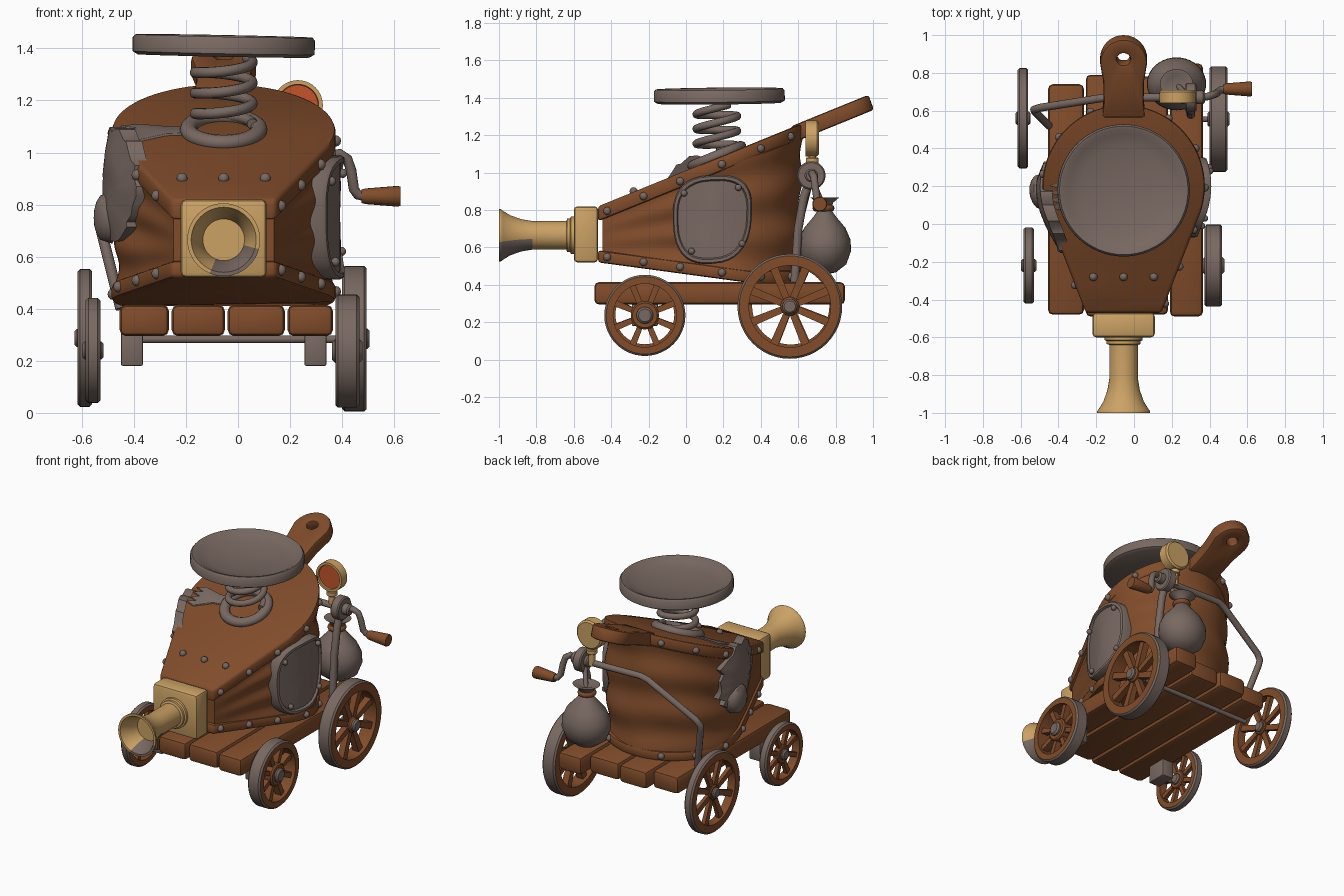
import bpy, bmesh, math, random
from math import sin, cos, pi, atan2, sqrt
from mathutils import Matrix, Vector

random.seed(4)
if "Cube" in bpy.data.objects:
    bpy.data.objects.remove(bpy.data.objects["Cube"])


def material(name, rgb):
    m = bpy.data.materials.new(name)
    m.use_nodes = True
    m.diffuse_color = (*rgb, 1)
    m.node_tree.nodes["Principled BSDF"].inputs["Base Color"].default_value = (*rgb, 1)
    return m


BROWN = material("brown wood", (0.22, 0.073, 0.024))
GREY = material("warm grey metal", (0.19, 0.14, 0.12))
BRASS = material("brass", (0.6, 0.36, 0.13))
ORANGE = material("dial orange", (0.55, 0.09, 0.025))
AXIS = -0.055      # x of the bellows axis


# ---------- helpers ----------
def smooth(ob, angle=40):
    bpy.ops.object.select_all(action="DESELECT")
    ob.select_set(True)
    bpy.context.view_layer.objects.active = ob
    bpy.ops.object.shade_smooth_by_angle(angle=math.radians(angle))


def finish(name, bm, mat):
    bmesh.ops.recalc_face_normals(bm, faces=bm.faces[:])
    me = bpy.data.meshes.new(name)
    bm.to_mesh(me)
    bm.free()
    me.materials.append(mat)
    ob = bpy.data.objects.new(name, me)
    bpy.context.collection.objects.link(ob)
    smooth(ob)
    return ob


def paint(ob, mat, rule):
    ob.data.materials.append(mat)
    for p in ob.data.polygons:
        if rule(p.center, p.normal):
            p.material_index = 1


def bridge(bm, rings, loop=False):
    pairs = list(zip(rings, rings[1:])) + ([(rings[-1], rings[0])] if loop else [])
    for a, b in pairs:
        for i in range(len(a)):
            j = (i + 1) % len(a)
            bm.faces.new((a[i], a[j], b[j], b[i]))


def round_edges(bm, width, segments=2):
    edges = [e for e in bm.edges if len(e.link_faces) == 2 and e.calc_face_angle(0) > 0.9]
    bmesh.ops.bevel(bm, geom=edges, offset=width, segments=segments, profile=0.5, affect="EDGES")


def box(name, lo, hi, mat, bevel=0.02):
    bm = bmesh.new()
    lo, hi = Vector(lo), Vector(hi)
    bmesh.ops.create_cube(bm, size=1, matrix=Matrix.Translation((lo + hi) / 2) @ Matrix.Diagonal((*(hi - lo), 1)))
    round_edges(bm, bevel)
    return finish(name, bm, mat)


def lathe(name, profile, at, axis, mat, n=40, loop=False):
    """Revolve (radius, height) pairs about an axis through a point."""
    turn = {"X": lambda x, y, h: (h, x, y), "Y": lambda x, y, h: (x, h, y), "Z": lambda x, y, h: (x, y, h)}[axis]
    bm = bmesh.new()
    rings = [[bm.verts.new(Vector(turn(r * cos(2 * pi * i / n), r * sin(2 * pi * i / n), h)) + Vector(at))
              for i in range(n)] for r, h in profile]
    bridge(bm, rings, loop)
    bmesh.ops.remove_doubles(bm, verts=bm.verts[:], dist=0.0001)
    return finish(name, bm, mat)


def disc(name, r, half, at, axis, mat):
    e = min(r, half) * 0.25
    return lathe(name, [(0, -half), (r - e, -half), (r, e - half), (r, half - e), (r - e, half), (0, half)], at, axis, mat)


def tube(name, pts, r, mat):
    cu = bpy.data.curves.new(name, "CURVE")
    cu.dimensions, cu.bevel_depth, cu.bevel_resolution, cu.use_fill_caps = "3D", r, 3, True
    sp = cu.splines.new("POLY")
    sp.points.add(len(pts) - 1)
    for p, q in zip(sp.points, pts):
        p.co = (*q, 1)
    cu.materials.append(mat)
    ob = bpy.data.objects.new(name, cu)
    bpy.context.collection.objects.link(ob)
    bpy.ops.object.select_all(action="DESELECT")
    ob.select_set(True)
    bpy.context.view_layer.objects.active = ob
    bpy.ops.object.convert(target="MESH")
    smooth(bpy.context.view_layer.objects.active, 50)


def rivets(name, pts, r=0.022):
    bm = bmesh.new()
    for p in pts:
        bmesh.ops.create_uvsphere(bm, u_segments=10, v_segments=6, radius=r, matrix=Matrix.Translation(p))
    return finish(name, bm, GREY)


# ---------- bellows shape: straight front flanks running into a round back ----------
def top_z(y):
    return 0.82 + 0.407 * (y + 0.47)


def low_z(y):
    return max(0.41, 0.52 - 0.135 * (y + 0.47))


def half_width(y):
    return 0.2 + 0.39 * (y + 0.47) if y < 0.018 else sqrt(max(0, 0.43 ** 2 - (y - 0.2) ** 2))


arc = [(0.43 * cos(a), 0.2 + 0.43 * sin(a)) for a in (math.radians(-25 + 230 * i / 48) for i in range(49))]
flank = [(0.2 + 0.19 * t / 10, -0.47 + 0.488 * t / 10) for t in range(10)]
OUTLINE = flank + arc + [(-x, y) for x, y in reversed(flank)]


def prism(name, rings, top, bottom, mat=BROWN, bevel=0.015, lean=0):
    """Board between two height functions; a second ring makes a hole."""
    bm = bmesh.new()
    up, dn = [[[bm.verts.new((AXIS + x, y + shift, f(y))) for x, y in ring] for ring in rings]
              for f, shift in ((top, 0), (bottom, lean))]
    if len(rings) == 1:
        bm.faces.new(up[0])
        bm.faces.new(dn[0])
        bridge(bm, [up[0], dn[0]])
    else:
        bridge(bm, [up[0], up[1], dn[1], dn[0]], True)
    bmesh.ops.recalc_face_normals(bm, faces=bm.faces[:])
    round_edges(bm, bevel)
    return finish(name, bm, mat)


prism("top_board", [OUTLINE], top_z, lambda y: top_z(y) - 0.08)
prism("bottom_board", [OUTLINE], lambda y: low_z(y) + 0.065, low_z)

# handle with a hanging hole, its end square to the slope
tip = [(0.125 * cos(pi * i / 16), 0.85 + 0.125 * sin(pi * i / 16)) for i in range(17)]
side = [(0.115, 0.56), (0.106, 0.64), (0.108, 0.75)]
grip = side + tip + [(-x, y) for x, y in reversed(side)]
hole = [(0.035 * cos(a), 0.87 + 0.03 * sin(a)) for a in (atan2(y - 0.87, x) for x, y in grip)]
prism("board_handle", [grip, hole], lambda y: top_z(y) + 0.008, lambda y: top_z(y) - 0.072, bevel=0.014, lean=0.03)

# pleated leather, the folds deepening towards the back
bm = bmesh.new()
levels = []
for k in range(41):
    f, ring = k / 40, []
    for x, y in OUTLINE:
        a = atan2(y - 0.2, x)
        depth = min(1, (y + 0.47) / 0.45)
        wave = 0.022 * cos(2 * pi * 3 * f + 0.8 * sin(2 * a)) + 0.01 * sin(5 * a + 7 * f)
        s = 0.965 + depth * wave
        z = (low_z(y) + 0.03) * (1 - f) + (top_z(y) - 0.04) * f
        ring.append(bm.verts.new((AXIS + x * s, 0.2 + (y - 0.2) * s, z)))
    levels.append(ring)
bridge(bm, levels)
finish("bellows_leather", bm, BROWN)

# rivets round both board rims and across the front of the top board
rim = [OUTLINE[i] for i in (1, 5, 9, 15, 21, 27, 39, 45, 51, 57, 61, 65)]
rivets("top_rivets", [(AXIS + x, y, top_z(y) - 0.045) for x, y in rim]
       + [(AXIS + x, -0.28, top_z(-0.28) + 0.003) for x in (-0.16, 0, 0.16)])
rivets("bottom_rivets", [(AXIS + x, y, low_z(y) + 0.035) for x, y in rim])


# ---------- patches on the flanks ----------
def flank_plate(name, side, cy, cz, shape, rings):
    bm = bmesh.new()
    loops = []
    for scale, off in rings:
        pts = [(cy + dy * scale, cz + dz * scale) for dy, dz in shape]
        loops.append([bm.verts.new((AXIS + side * (half_width(y) + off), y, z)) for y, z in pts])
    bridge(bm, loops)
    bm.faces.new(loops[-1])
    return finish(name, bm, GREY)


def rounded(c):
    return math.copysign(abs(c) ** 0.75, c)


turns = [2 * pi * i / 36 for i in range(36)]
shield = [(0.222 * rounded(cos(a)) * (0.95 + 0.08 * sin(a)), 0.237 * rounded(sin(a)) + 0.02 * cos(a)) for a in turns]
flank_plate("shield_patch", 1, 0.141, 0.75, shield,
            [(1, -0.05), (1, 0.022), (0.97, 0.034), (0.9, 0.034), (0.87, 0.02), (0.5, 0.02), (0.05, 0.02)])
rivets("shield_rivets", [(AXIS + half_width(y) + 0.035, y, z)
                         for y, z in ((-0.01, 0.89), (0.28, 0.92), (0.3, 0.62), (0.03, 0.58))], 0.018)
torn = [(0.24 * cos(a) * random.uniform(0.82, 1.08), 0.225 * sin(a) * random.uniform(0.9, 1.06)) for a in turns]
flank_plate("torn_patch", -1, 0.1, 0.87, torn,
            [(1, -0.05), (1, 0.012), (0.8, 0.02), (0.6, 0.03), (0.4, 0.035), (0.2, 0.03), (0.03, 0.03)])
flank_plate("patch_dent", -1, 0.17, 0.75, [(0.1 * cos(a), 0.1 * sin(a)) for a in turns],
            [(1, 0.0), (0.85, 0.045), (0.6, 0.06), (0.3, 0.068), (0.03, 0.07)])

# frayed strap on the top board
fray = [(-0.1, 0.2), (-0.1, 0.14), (-0.22, 0.13)]
fray += [(-0.31 - (0.085 if i % 2 else 0.02), 0.07 + 0.019 * i) for i in range(9)] + [(-0.22, 0.2)]
prism("frayed_strap", [fray], lambda y: top_z(y) + 0.009, lambda y: top_z(y) - 0.005, GREY, 0.001)

# ---------- nozzle ----------
box("nozzle_block", (-0.22, -0.6, 0.52), (0.11, -0.47, 0.82), BRASS, 0.02)
horn = lathe("nozzle_horn", [(0, -0.59), (0.1, -0.59), (0.1, -0.615), (0.09, -0.62), (0.09, -0.635), (0.076, -0.64),
                             (0.076, -0.82), (0.086, -0.88), (0.107, -0.94), (0.132, -0.98), (0.14, -0.99),
                             (0.14, -1), (0.125, -1), (0.105, -0.96), (0.088, -0.92), (0.08, -0.88), (0, -0.88)],
             (AXIS, 0, 0.665), "Y", BRASS, 48)
paint(horn, GREY, lambda c, n: c.y < -0.83 and Vector((c.x - AXIS, c.z - 0.665)).length > 0.07
      and -1.9 < atan2(c.z - 0.665, c.x - AXIS) < -0.3)

# ---------- sprung seat ----------
seat = lathe("seat_dish", [(0, -0.03), (0.33, -0.037), (0.35, -0.025), (0.35, 0.028), (0.34, 0.04), (0.325, 0.038),
                           (0.295, 0.02), (0.23, 0.005), (0.12, -0.01), (0, -0.015)], (0, 0, 0), "Z", GREY, 64)
seat.location, seat.rotation_euler = (AXIS, 0.178, 1.408), (0.01, 0.02, 0)
coil = [(AXIS + 0.11 * cos(t), 0.165 + 0.11 * sin(t), 1.11 + 0.245 * i / 90 + 0.015 * sin(t))
        for i, t in enumerate(2 * pi * 3.1 * i / 90 for i in range(91))]
tube("seat_spring", coil, 0.021, GREY)
ring = lathe("spring_base", [(0.135 + 0.033 * cos(a), 0.03 * sin(a)) for a in turns[::3]], (0, 0, 0), "Z", GREY, 40, True)
ring.location, ring.rotation_euler = (AXIS, 0.165, top_z(0.165) + 0.01), (math.atan(0.407), 0, 0)

# ---------- cart ----------
for i, (x0, x1, y0, y1) in enumerate([(-0.455, -0.265, -0.48, 0.74), (-0.255, -0.05, -0.49, 0.79),
                                      (-0.04, 0.18, -0.48, 0.78), (0.19, 0.365, -0.49, 0.85)]):
    box(f"plank_{i + 1}", (x0, y0, 0.295), (x1, y1, 0.415), BROWN, 0.025)
for side, x in (("right", -0.45), ("left", 0.255)):
    box(f"{side}_axle_bracket", (x, -0.29, 0.18), (x + 0.085, -0.15, 0.31), GREY, 0.008)
tube("rear_axle", [(-0.45, 0.555, 0.283), (0.44, 0.555, 0.283)], 0.015, GREY)


def wheel(name, x, y, z, r, half, hub, nave):
    w = 0.78 * r
    tyre = lathe(name + "_rim", [(w, -half), (r - 0.01, -half), (r, 0.01 - half), (r, half - 0.01),
                                 (r - 0.01, half), (w, half)], (x, y, z), "X", BROWN, 48, True)
    paint(tyre, GREY, lambda c, n: abs(n.x) < 0.8 and Vector((c.y - y, c.z - z)).length > 0.9 * r)
    bm = bmesh.new()
    for i in range(8):
        m = (Matrix.Translation((x, y, z)) @ Matrix.Rotation(2 * pi * (i + 0.5) / 8, 4, "X")
             @ Matrix.Translation((0, 0, w / 2 + 0.005)) @ Matrix.Diagonal((half, 0.16 * r, w, 1)))
        spoke = bmesh.ops.create_cube(bm, size=1, matrix=m)["verts"]
        for v in spoke:      # taper towards the hub
            d = v.co - Vector((x, y, z))
            if Vector((d.y, d.z)).length < w / 2:
                v.co = Vector((x, y, z)) + d * 0.75
    finish(name + "_spokes", bm, BROWN)
    disc(name + "_nave", nave, half * 0.8, (x, y, z), "X", BROWN)
    disc(name + "_hub", hub, half + 0.012, (x, y, z), "X", GREY)


wheel("left_front_wheel", 0.42, -0.22, 0.237, 0.217, 0.046, 0.045, 0.075)
wheel("left_rear_wheel", 0.447, 0.555, 0.285, 0.28, 0.047, 0.04, 0.05)
wheel("right_front_wheel", -0.557, -0.22, 0.24, 0.202, 0.028, 0.035, 0.06)
wheel("right_rear_wheel", -0.588, 0.56, 0.288, 0.265, 0.028, 0.035, 0.05)

# ---------- crank, pipe and gauge ----------
tube("bent_pipe", [(0.3, 0.67, 0.98), (-0.13, 0.67, 0.99), (-0.18, 0.665, 0.975), (-0.5, 0.615, 0.775),
                   (-0.53, 0.605, 0.74), (-0.525, 0.595, 0.7), (-0.45, 0.52, 0.4)], 0.021, GREY)
tube("crank_post", [(0.3, 0.58, 0.4), (0.3, 0.6, 0.7), (0.3, 0.63, 0.87), (0.3, 0.67, 0.98)], 0.024, GREY)
disc("crank_pulley", 0.076, 0.03, (0.3, 0.67, 0.985), "X", GREY)
disc("crank_boss", 0.036, 0.065, (0.31, 0.67, 0.985), "X", GREY)
tube("crank_arm", [(0.3, 0.67, 0.985), (0.39, 0.675, 0.995), (0.42, 0.685, 0.975), (0.435, 0.69, 0.93),
                   (0.445, 0.7, 0.86), (0.46, 0.71, 0.838), (0.49, 0.715, 0.832)], 0.02, GREY)
lathe("crank_grip", [(0, 0.475), (0.026, 0.475), (0.03, 0.49), (0.04, 0.615), (0.036, 0.625), (0, 0.625)],
      (0, 0.715, 0.832), "X", BROWN, 20)
lathe("gauge_case", [(0, 0.035), (0.085, 0.035), (0.096, 0.025), (0.096, -0.035), (0.08, -0.035), (0.078, -0.02),
                     (0, -0.02)], (0.23, 0.675, 1.182), "Y", BRASS)
disc("gauge_dial", 0.078, 0.003, (0.23, 0.653, 1.182), "Y", ORANGE)
tube("gauge_stem", [(0.23, 0.675, 0.97), (0.23, 0.675, 1.1)], 0.022, BRASS)
disc("stem_collar", 0.034, 0.015, (0.23, 0.675, 1.065), "Z", BRASS)

# ---------- hanging sack, a little broader than deep ----------
sack = lathe("sack", [(0, 0.455), (0.06, 0.467), (0.115, 0.51), (0.14, 0.58), (0.138, 0.64), (0.11, 0.705),
                      (0.06, 0.765), (0.033, 0.805), (0.045, 0.84), (0.078, 0.868), (0.045, 0.865), (0, 0.84)],
             (0, 0, 0), "Z", GREY)
sack.location, sack.scale = (0.225, 0.742, 0), (1.12, 1, 1)
lathe("sack_tie", [(0.042 + 0.017 * cos(a), 0.018 * sin(a)) for a in turns[::4]], (0.225, 0.735, 0.81), "Z", BROWN, 20, True)
tube("sack_strap", [(0.28, 0.68, 0.95), (0.23, 0.735, 0.82)], 0.015, GREY)
